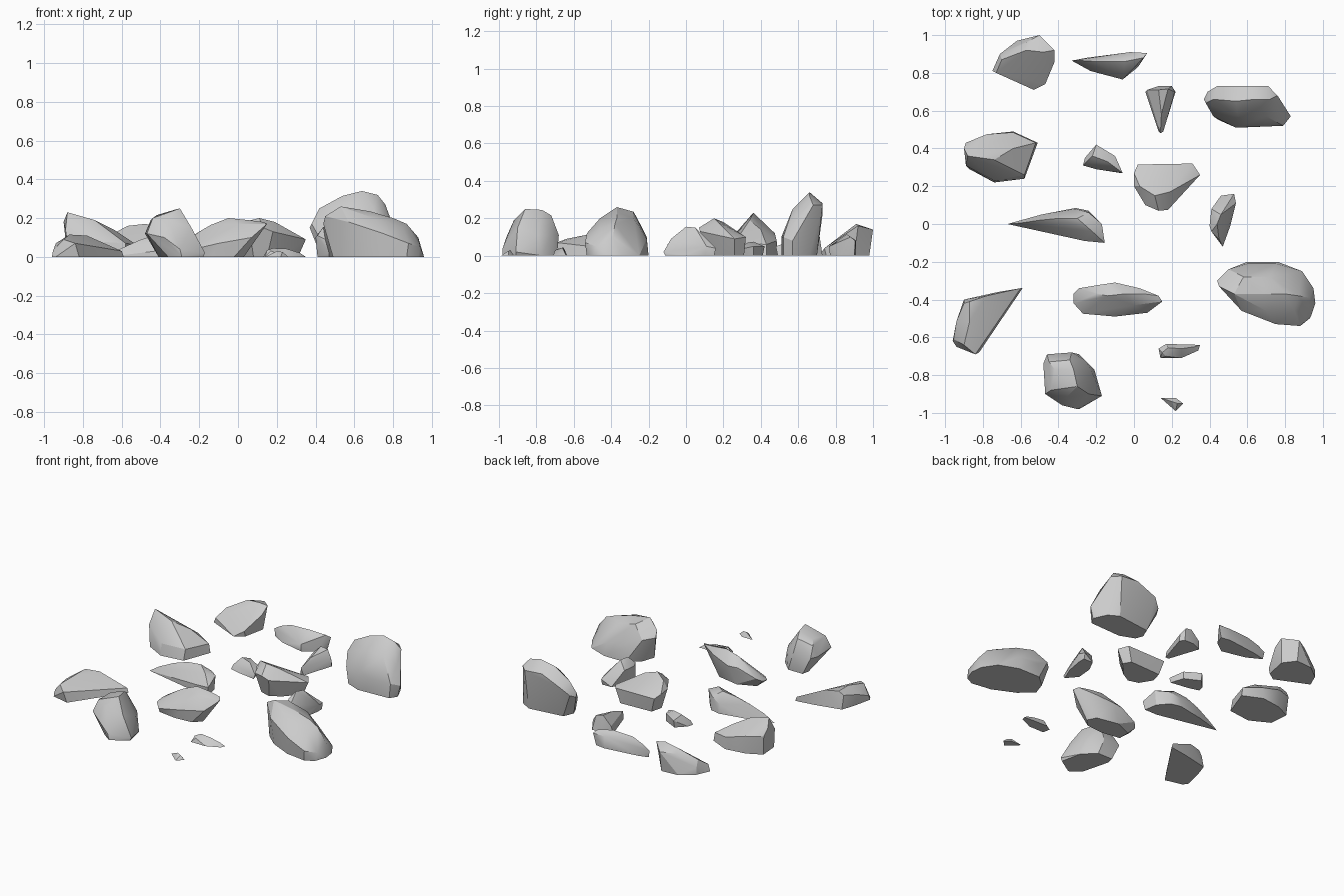
import bpy, bmesh
from math import radians


def rock(name, foot, upper, angle=28):
    """Chipped stone: convex hull of a ground outline and a few upper corners."""
    bm = bmesh.new()
    for x, y in foot:
        bm.verts.new((x, y, 0))
    for p in upper:
        bm.verts.new(p)
    res = bmesh.ops.convex_hull(bm, input=bm.verts[:])
    junk = {v for v in res["geom_interior"] + res["geom_unused"]
            if isinstance(v, bmesh.types.BMVert)}
    bmesh.ops.delete(bm, geom=list(junk), context='VERTS')
    bmesh.ops.dissolve_limit(bm, angle_limit=radians(2), verts=bm.verts[:], edges=bm.edges[:])
    bmesh.ops.recalc_face_normals(bm, faces=bm.faces[:])
    me = bpy.data.meshes.new(name)
    bm.to_mesh(me)
    bm.free()
    ob = bpy.data.objects.new(name, me)
    bpy.context.collection.objects.link(ob)
    bpy.context.view_layer.objects.active = ob
    for o in bpy.context.selected_objects:
        o.select_set(False)
    ob.select_set(True)
    bpy.ops.object.shade_smooth_by_angle(angle=radians(angle))


# Large domed stones on the right side
rock("tall_rock",
     [(.43, .60), (.46, .67), (.70, .70), (.77, .66), (.81, .57), (.78, .52), (.55, .51), (.45, .55)],
     [(.37, .66, .15), (.39, .70, .17), (.38, .64, .17), (.44, .73, .22), (.58, .73, .28), (.71, .73, .27),
      (.76, .68, .27), (.42, .66, .25), (.54, .65, .315), (.64, .66, .34), (.72, .66, .32), (.83, .57, .08),
      (.79, .52, .10), (.54, .51, .10), (.42, .57, .10), (.55, .57, .25), (.70, .57, .25), (.78, .60, .20)])
rock("broad_rock",
     [(.49, -.36), (.52, -.27), (.60, -.20), (.76, -.20), (.89, -.25), (.95, -.34), (.96, -.42),
      (.93, -.50), (.87, -.53), (.73, -.51), (.58, -.44)],
     [(.44, -.30, .17), (.50, -.24, .16), (.45, -.33, .21), (.53, -.37, .26), (.60, -.21, .10), (.75, -.21, .09),
      (.58, -.28, .235), (.72, -.28, .20), (.68, -.37, .235), (.80, -.37, .20), (.87, -.38, .17), (.93, -.39, .10),
      (.88, -.54, .07), (.57, -.46, .18), (.75, -.53, .12), (.70, -.46, .20), (.85, -.46, .15), (.94, -.48, .05)])

# Medium stones on the left side
rock("back_left_rock",
     [(-.75, .81), (-.71, .90), (-.62, .97), (-.50, .98), (-.44, .90), (-.47, .75), (-.53, .71), (-.63, .76)],
     [(-.73, .80, .04), (-.71, .90, .05), (-.59, .95, .13), (-.50, 1.0, .14), (-.42, .92, .16),
      (-.42, .86, .12), (-.57, .92, .16), (-.48, .91, .17), (-.47, .74, .04), (-.70, .87, .09)])
rock("left_rock",
     [(-.88, .42), (-.78, .47), (-.64, .49), (-.51, .43), (-.58, .24), (-.74, .22), (-.87, .29)],
     [(-.90, .40, .18), (-.88, .36, .23), (-.89, .31, .14), (-.74, .34, .19), (-.64, .40, .14),
      (-.78, .475, .12), (-.64, .485, .08), (-.52, .43, .06), (-.58, .26, .07), (-.74, .23, .08), (-.89, .43, .13)])
rock("front_left_slab",
     [(-.96, -.62), (-.93, -.49), (-.90, -.40), (-.72, -.36), (-.59, -.34), (-.82, -.68), (-.94, -.65)],
     [(-.955, -.61, .03), (-.94, -.515, .07), (-.90, -.42, .09), (-.87, -.41, .115), (-.87, -.515, .115),
      (-.90, -.64, .09), (-.84, -.69, .07), (-.78, -.38, .11), (-.60, -.34, .03)])
rock("front_rock",
     [(-.41, -.74), (-.40, -.69), (-.29, -.69), (-.21, -.77), (-.18, -.91), (-.29, -.98), (-.36, -.93)],
     [(-.48, -.74, .12), (-.46, -.69, .12), (-.33, -.68, .11), (-.47, -.90, .12), (-.38, -.96, .10),
      (-.30, -.98, .04), (-.17, -.91, .02), (-.45, -.73, .19), (-.42, -.77, .215), (-.34, -.72, .215),
      (-.32, -.77, .245), (-.30, -.86, .25), (-.44, -.88, .20), (-.36, -.92, .19), (-.24, -.90, .15),
      (-.26, -.72, .11), (-.22, -.79, .11)])

# Stones in the middle
rock("pointed_flat_rock",
     [(-.67, 0), (-.49, .05), (-.31, .085), (-.24, .07), (-.18, 0), (-.165, -.09), (-.26, -.09)],
     [(-.31, .08, .06), (-.24, .06, .09), (-.17, 0, .10), (-.155, -.10, .06), (-.26, -.09, .05),
      (-.30, .03, .13), (-.40, .03, .12), (-.50, .02, .09), (-.60, .005, .045), (-.22, -.04, .115)])
rock("leaning_rock",
     [(-.27, -.46), (-.27, -.38), (-.15, -.33), (.0, -.36), (.03, -.42), (-.02, -.47), (-.14, -.48)],
     [(-.32, -.37, .05), (-.32, -.42, .04), (-.29, -.34, .07), (-.17, -.32, .12), (-.10, -.31, .12),
      (.03, -.34, .15), (-.20, -.37, .13), (-.14, -.38, .165), (-.05, -.37, .20), (.05, -.37, .19), (.13, -.38, .18),
      (.15, -.41, .17), (.07, -.47, .10), (-.10, -.49, .07), (-.27, -.475, .03), (0, -.43, .17)])
rock("centre_rock",
     [(.03, .22), (.05, .30), (.28, .31), (.31, .26), (.22, .16), (.15, .12), (.08, .14)],
     [(0, .27, .12), (0, .20, .13), (.02, .315, .10), (.31, .32, .10), (.35, .26, .09), (.30, .21, .09),
      (.18, .075, .13), (.13, .07, .15), (.06, .10, .14), (.03, .20, .18), (.11, .15, .20), (.19, .17, .18)])
rock("upright_shard",
     [(.41, -.04), (.42, .07), (.46, .15), (.53, .15), (.53, .10), (.51, -.01), (.47, -.11)],
     [(.40, -.01, .10), (.41, .08, .10), (.47, -.12, .02), (.45, -.08, .09), (.41, -.04, .11), (.44, 0, .155),
      (.46, .05, .15), (.53, .16, .04), (.54, .11, .05)])

# Thin shards at the back
rock("back_slab",
     [(-.32, .86), (-.25, .88), (-.02, .91), (.05, .90), (.02, .83), (-.06, .77), (-.23, .81)],
     [(-.33, .865, .05), (-.28, .865, .08), (.07, .905, .08), (-.05, .86, .115), (.05, .88, .10),
      (-.06, .765, .05), (-.02, .91, .08), (-.20, .86, .11)])
rock("wedge_shard",
     [(.06, .70), (.13, .73), (.20, .73), (.22, .70), (.155, .49), (.13, .49)],
     [(.07, .71, .05), (.13, .71, .11), (.18, .715, .10), (.215, .70, .05), (.14, .48, .05), (.145, .58, .085)])

# Small chips
rock("inner_chip",
     [(-.27, .31), (-.26, .35), (-.20, .41), (-.10, .36), (-.07, .27), (-.20, .29)],
     [(-.20, .42, .05), (-.22, .36, .075), (-.14, .33, .07), (-.10, .36, .05), (-.06, .27, .03), (-.26, .32, .03)])
rock("front_chip",
     [(.13, -.66), (.17, -.635), (.35, -.64), (.34, -.67), (.25, -.71), (.14, -.71)],
     [(.15, -.68, .035), (.18, -.655, .045), (.25, -.66, .042), (.32, -.65, .02), (.17, -.70, .03)])
rock("tiny_chip",
     [(.14, -.92), (.22, -.92), (.26, -.95), (.22, -.99)],
     [(.20, -.94, .03), (.23, -.95, .025)])
